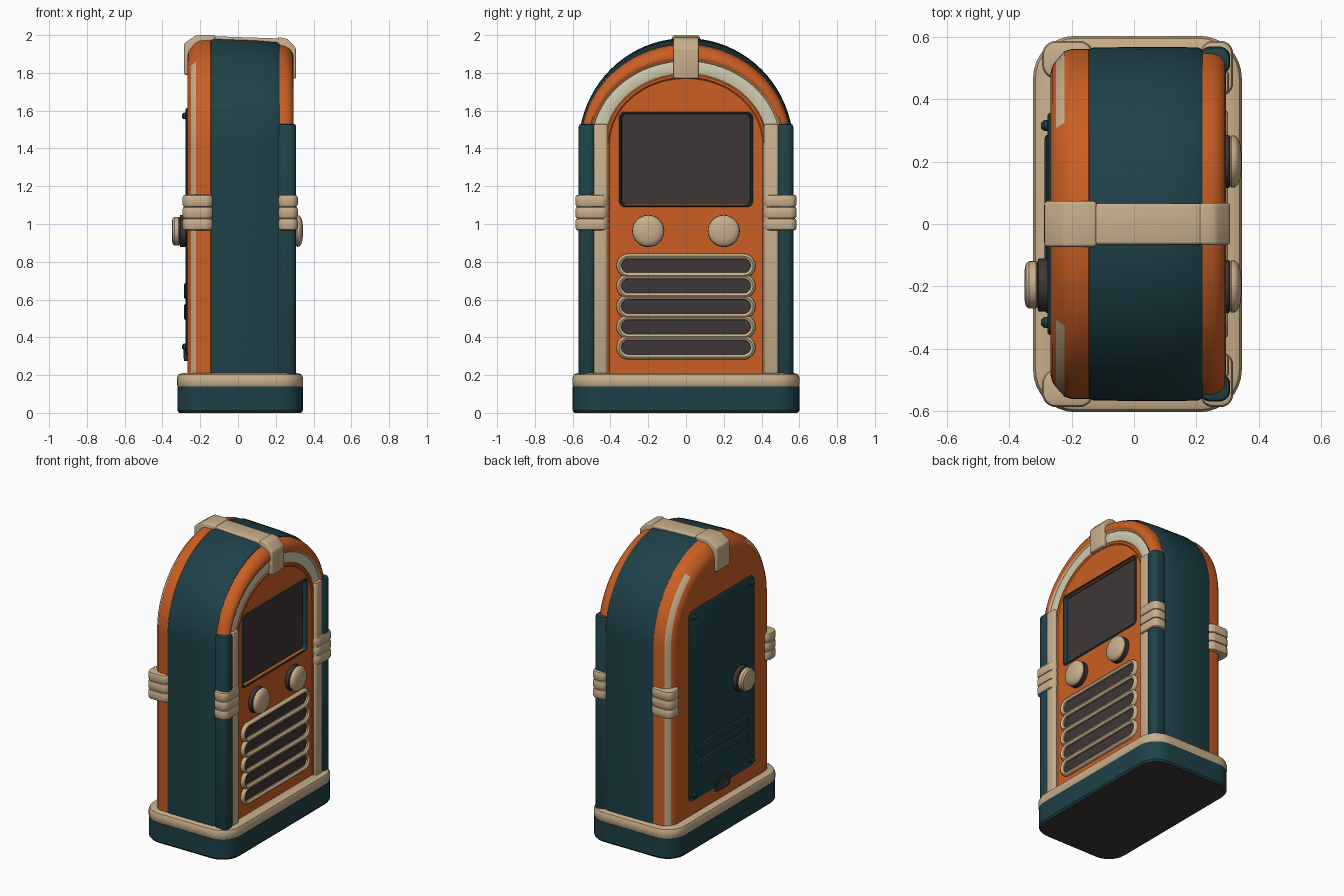
import bpy, bmesh, math

if "Cube" in bpy.data.objects:
    bpy.data.objects.remove(bpy.data.objects["Cube"])


def lin(c):
    c /= 255
    return c / 12.92 if c <= 0.04045 else ((c + 0.055) / 1.055) ** 2.4


MATS = {}
for key, rgb in {"teal": (30, 65, 72), "orange": (203, 95, 35), "cream": (201, 175, 140),
                 "dark": (62, 54, 54), "pale": (208, 205, 176)}.items():
    m = bpy.data.materials.new(key + " paint")
    m.diffuse_color = (*[lin(c) for c in rgb], 1)
    m.use_nodes = True
    m.node_tree.nodes["Principled BSDF"].inputs["Base Color"].default_value = m.diffuse_color
    MATS[key] = m


def finish(obj, bevel=0):
    bpy.context.view_layer.objects.active = obj
    for o in bpy.context.selected_objects:
        o.select_set(False)
    obj.select_set(True)
    if bevel:
        b = obj.modifiers.new("bevel", 'BEVEL')
        b.width, b.segments, b.limit_method = bevel, 3, 'ANGLE'
        bpy.ops.object.modifier_apply(modifier="bevel")
    bpy.ops.object.shade_smooth_by_angle(angle=math.radians(38))
    return obj


def loft(name, loops, mats, bevel=0):
    """Closed skin through equal loops; mats = one name or [start cap, bands..., end cap]."""
    if isinstance(mats, str):
        mats = [mats] * (len(loops) + 1)
    names = list(dict.fromkeys(mats))
    bm = bmesh.new()
    rings = [[bm.verts.new(p) for p in lp] for lp in loops]
    n = len(rings[0])
    bm.faces.new(rings[0]).material_index = names.index(mats[0])
    bm.faces.new(rings[-1]).material_index = names.index(mats[-1])
    for a, b, mt in zip(rings, rings[1:], mats[1:]):
        for i in range(n):
            j = (i + 1) % n
            bm.faces.new((a[i], a[j], b[j], b[i])).material_index = names.index(mt)
    bmesh.ops.remove_doubles(bm, verts=bm.verts, dist=1e-5)
    bmesh.ops.recalc_face_normals(bm, faces=bm.faces)
    me = bpy.data.meshes.new(name)
    bm.to_mesh(me)
    bm.free()
    for k in names:
        me.materials.append(MATS[k])
    obj = bpy.data.objects.new(name, me)
    bpy.context.collection.objects.link(obj)
    return finish(obj, bevel)


def rounded(a, b, r, n=8):
    """Rounded rectangle outline with half sizes a and b."""
    pts = []
    for k, (sx, sy) in enumerate(((1, 1), (-1, 1), (-1, -1), (1, -1))):
        for i in range(n + 1):
            t = math.pi / 2 * (k + i / n)
            pts.append((sx * (a - r) + r * math.cos(t), sy * (b - r) + r * math.sin(t)))
    return pts


def face_loop(hy, hz, r, x, cy, cz):
    return [(x, cy + u, cz + v) for u, v in rounded(hy, hz, r)]


def plan_loop(inset, z):
    return [(0.011 + u, v, z) for u, v in rounded(0.334 - inset, 0.602 - inset, 0.135 - inset)]


def arch(hw, top, x, z0=0.19, spring=1.42, n=40):
    pts = [(x, hw, z0)]
    for i in range(n + 1):
        t = math.pi * i / n
        pts.append((x, hw * math.cos(t), spring + (top - spring) * math.sin(t)))
    return pts + [(x, -hw, z0)]


def box(name, x0, x1, y0, y1, z0, z1, mat, bevel):
    loops = [[(x0, y0, z), (x1, y0, z), (x1, y1, z), (x0, y1, z)] for z in (z0, z1)]
    return loft(name, loops, mat, bevel)


def post(name, x0, x1, y0, y1, z0, z1, r, mat, e):
    """Upright block with plan corner radius r and softened ends e."""
    cx, cy, a, b = (x0 + x1) / 2, (y0 + y1) / 2, (x1 - x0) / 2, (y1 - y0) / 2
    loft(name, [[(cx + u, cy + v, z) for u, v in rounded(a - d, b - d, r - d)] for d, z in (
        (e, z0), (e * 0.3, z0 + e * 0.3), (0, z0 + e), (0, z1 - e),
        (e * 0.3, z1 - e * 0.3), (e, z1))], mat)


def disc(name, cy, cz, sections, mats):
    return loft(name, [face_loop(r, r, r, x, cy, cz) for r, x in sections], mats)


# Base plinth with cream rim
loft("base", [plan_loop(0.012, 0), plan_loop(0.002, 0.012), plan_loop(0.002, 0.14)],
     ["dark", "teal", "teal", "teal"])
loft("base_rim", [plan_loop(0.006, 0.138), plan_loop(0, 0.148), plan_loop(0, 0.185),
                  plan_loop(0.008, 0.203), plan_loop(0.024, 0.21)], "cream")

# Teal centre body
loft("body", [arch(0.557, 1.972, -0.15), arch(0.565, 1.984, -0.128), arch(0.567, 1.975, 0.1),
              arch(0.565, 1.966, 0.205), arch(0.557, 1.955, 0.22)], "teal")

# Orange back shell with cream edge strip on the lower part
rear = loft("back_shell",
            [arch(0.54, 1.95, -0.12), arch(0.56, 1.978, -0.145), arch(0.56, 1.975, -0.2),
             arch(0.553, 1.965, -0.222), arch(0.522, 1.935, -0.25), arch(0.505, 1.915, -0.262),
             arch(0.48, 1.89, -0.268)],
            ["orange"] * 4 + ["cream", "orange", "orange", "orange"])
for p in rear.data.polygons:
    if p.center.z > 1.84:
        p.material_index = 0

# Orange front shell with pale light arch
front = loft("front_shell",
             [arch(0.54, 1.93, 0.19), arch(0.558, 1.952, 0.215), arch(0.558, 1.945, 0.25),
              arch(0.55, 1.93, 0.275), arch(0.533, 1.905, 0.291), arch(0.52, 1.885, 0.294),
              arch(0.508, 1.87, 0.288), arch(0.5, 1.862, 0.278), arch(0.465, 1.83, 0.287),
              arch(0.432, 1.797, 0.278), arch(0.425, 1.79, 0.284), arch(0.412, 1.777, 0.284),
              arch(0.405, 1.77, 0.278)],
             ["orange"] * 7 + ["cream", "pale", "pale", "orange", "orange", "orange", "orange"])

# Screen opening, frame and glass
cutter = box("screen_cutter", 0.235, 0.4, -0.345, 0.345, 1.105, 1.58, "orange", 0)
cutter.hide_render = True
bpy.context.view_layer.objects.active = front
mod = front.modifiers.new("opening", 'BOOLEAN')
mod.operation, mod.object, mod.solver = 'DIFFERENCE', cutter, 'EXACT'
bpy.ops.object.modifier_apply(modifier="opening")
bpy.data.objects.remove(cutter)
finish(front)
loft("screen", [face_loop(a, b, r, x, 0, 1.342) for a, b, r, x in (
    (0.354, 0.252, 0.03, 0.236), (0.354, 0.252, 0.03, 0.28), (0.349, 0.247, 0.028, 0.286),
    (0.344, 0.242, 0.025, 0.284), (0.339, 0.237, 0.022, 0.255))], ["teal"] * 5 + ["dark"])


# Grille slots: rounded ring around a flat slot
def slot(name, cz, hy, hz, wall, x, depth, rim, fill):
    secs = ((0, 0), (0, 0.6), (0.25, 0.9), (0.5, 1), (0.75, 0.9), (1, 0.7), (1, 0.42))
    loft(name, [face_loop(hy - wall * k, hz - wall * k, hz - wall * k, x + depth * d, 0, cz)
                for k, d in secs], [rim] * len(secs) + [fill])


for i in range(5):
    slot("grille_slot", 0.347 + 0.108 * i, 0.368, 0.064, 0.027, 0.267, 0.034, "cream", "dark")

# Front control knobs
for cy in (-0.2, 0.2):
    disc("front_knob", cy, 0.963,
         [(0.085, 0.265), (0.085, 0.304), (0.078, 0.308), (0.084, 0.312), (0.083, 0.322),
          (0.075, 0.332), (0.055, 0.34), (0.025, 0.344)],
         ["dark"] * 3 + ["cream"] * 6)

# Side columns and triple clasps, mirrored
for s in (-1, 1):
    def side(name, x0, x1, a, b, z0, z1, r, mat, e):
        post(name, x0, x1, min(s * a, s * b), max(s * a, s * b), z0, z1, r, mat, e)
    side("teal_pillar", 0.21, 0.308, 0.478, 0.568, 0.19, 1.53, 0.035, "teal", 0.014)
    side("cream_column", 0.21, 0.304, 0.413, 0.494, 0.19, 1.53, 0.02, "cream", 0.014)
    for z in (0.998, 1.06, 1.122):
        side("front_clasp", 0.213, 0.317, 0.41, 0.586, z - 0.033, z + 0.033, 0.04, "cream", 0.016)
        side("back_clasp", -0.294, -0.13, 0.465, 0.586, z - 0.033, z + 0.033, 0.045, "cream", 0.016)


# Top strap in three pieces
def strap(name, outline, hw):
    loft(name, [[(x, y, z) for x, z in outline] for y in (-hw, hw)], "cream", 0.01)


strap("strap_front", [(0.308, 1.77), (0.27, 1.77), (0.25, 1.9), (0.21, 1.94), (0.21, 1.99),
                      (0.262, 1.98), (0.308, 1.93)], 0.067)
strap("strap_middle", [(0.225, 1.94), (-0.135, 1.95), (-0.135, 1.994), (0.225, 1.982)], 0.066)
strap("strap_back", [(-0.287, 1.79), (-0.25, 1.79), (-0.23, 1.9), (-0.12, 1.95), (-0.12, 2.0),
                     (-0.222, 2.0), (-0.287, 1.955)], 0.073)

# Back door with rivets, vents, knob and latch
loft("back_door", [face_loop(a, b, 0.04, x, 0, 0.96) for a, b, x in (
    (0.355, 0.655, -0.255), (0.355, 0.655, -0.272), (0.347, 0.647, -0.277))], "teal")
for cy in (-0.315, 0.315):
    for cz in (0.35, 1.572):
        disc("door_rivet", cy, cz, [(0.018, -0.27), (0.017, -0.288), (0.009, -0.297)], "teal")
for cz in (0.535, 0.645):
    slot("door_vent", cz, 0.285, 0.042, 0.024, -0.272, -0.014, "teal", "teal")
disc("door_knob", -0.195, 0.962,
     [(0.085, -0.265), (0.085, -0.306), (0.07, -0.31), (0.076, -0.314), (0.076, -0.336),
      (0.068, -0.346), (0.05, -0.35)], ["dark"] * 3 + ["cream"] * 5)
loft("door_latch", [face_loop(a, b, 0.015, x, 0, 0.318) for a, b, x in (
    (0.075, 0.042, -0.26), (0.075, 0.042, -0.285), (0.055, 0.025, -0.288),
    (0.05, 0.02, -0.279))], ["dark"] * 4 + ["teal"])
